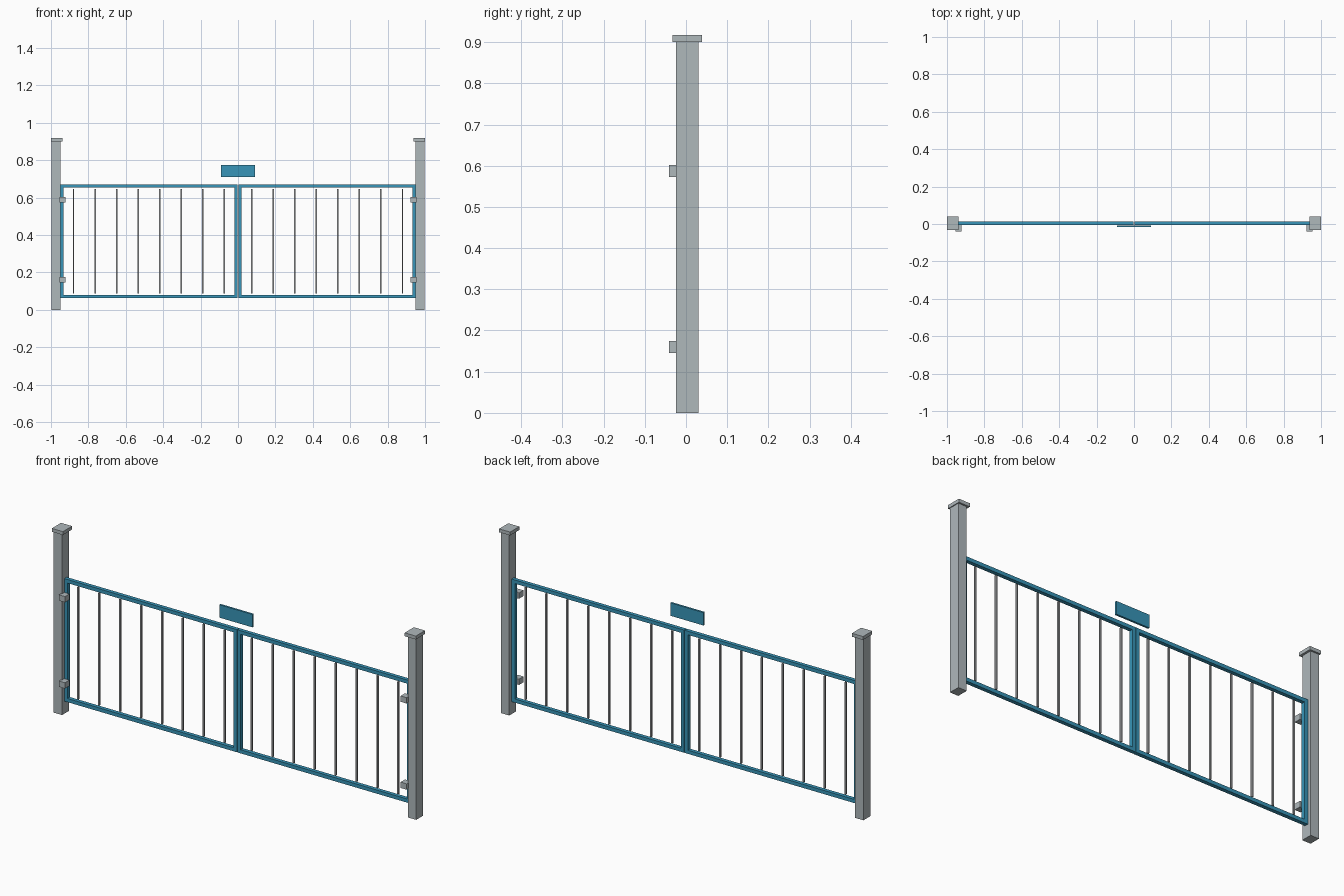
import bpy
import bmesh

if "Cube" in bpy.data.objects:
    bpy.data.objects.remove(bpy.data.objects["Cube"])


def material(name, rgb):
    m = bpy.data.materials.new(name)
    m.diffuse_color = (*rgb, 1.0)
    m.use_nodes = True
    m.node_tree.nodes["Principled BSDF"].inputs["Base Color"].default_value = m.diffuse_color
    return m


GREY = material("pale_grey", (0.43, 0.48, 0.50))
BLUE = material("teal_blue", (0.04, 0.30, 0.48))
STEEL = material("bar_grey", (0.36, 0.37, 0.38))


def boxes(name, mat, spans):
    """One object made of boxes, each given as (x0, x1, y0, y1, z0, z1)."""
    bm = bmesh.new()
    for x0, x1, y0, y1, z0, z1 in spans:
        verts = bmesh.ops.create_cube(bm, size=1.0)["verts"]
        for v in verts:
            v.co.x = x0 if v.co.x < 0 else x1
            v.co.y = y0 if v.co.y < 0 else y1
            v.co.z = z0 if v.co.z < 0 else z1
    mesh = bpy.data.meshes.new(name)
    bm.to_mesh(mesh)
    bm.free()
    mesh.materials.append(mat)
    obj = bpy.data.objects.new(name, mesh)
    bpy.context.collection.objects.link(obj)
    return obj


def side_span(s, a, b):
    """Mirror an x range to the left (-1) or right (1) side."""
    return (a, b) if s > 0 else (-b, -a)


Y = 0.003                 # depth centre of the gate
FY0, FY1 = Y - 0.0095, Y + 0.0095
ZB, ZT, BAR = 0.062, 0.671, 0.018

for s, side in ((-1, "left"), (1, "right")):
    # Post with flat cap
    boxes(side + "_post", GREY,
          [(*side_span(s, 0.95, 0.996), Y - 0.0275, Y + 0.0275, 0.0, 0.90)])
    boxes(side + "_post_cap", GREY,
          [(*side_span(s, 0.939, 1.0), Y - 0.036, Y + 0.036, 0.90, 0.917)])

    # Hinge blocks in front of the frame
    boxes(side + "_hinges", GREY,
          [(*side_span(s, 0.922, 0.955), -0.041, FY0, z, z + 0.029)
           for z in (0.145, 0.573)])

    # Leaf frame: two rails and two stiles
    inner, outer = 0.0015, 0.95
    boxes(side + "_leaf_frame", BLUE, [
        (*side_span(s, inner, outer), FY0, FY1, ZB, ZB + BAR),
        (*side_span(s, inner, outer), FY0, FY1, ZT - BAR, ZT),
        (*side_span(s, inner, inner + BAR), FY0, FY1, ZB + BAR, ZT - BAR),
        (*side_span(s, outer - BAR, outer), FY0, FY1, ZB + BAR, ZT - BAR),
    ])

    # Eight thin upright bars
    bars = []
    for i in range(8):
        x = 0.0745 + i * 0.115
        bars.append((*side_span(s, x - 0.004, x + 0.004),
                     Y - 0.004, Y + 0.004, 0.088, 0.645))
    boxes(side + "_bars", STEEL, bars)

# Sign plate above the middle
boxes("sign_plate", BLUE, [(-0.091, 0.091, -0.017, -0.007, 0.711, 0.775)])
